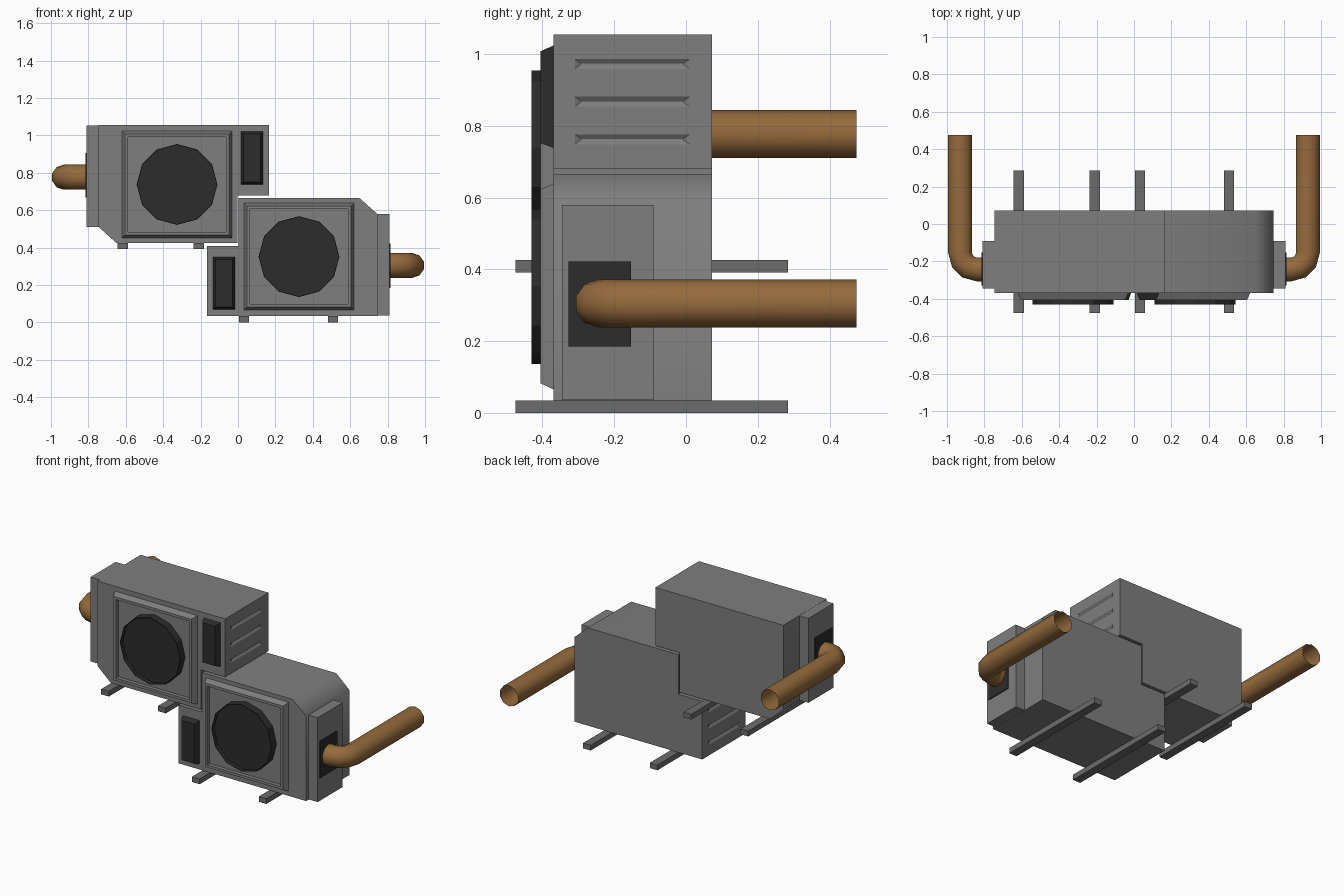
import bpy, bmesh, math
from mathutils import Matrix, Vector

if "Cube" in bpy.data.objects:
    bpy.data.objects.remove(bpy.data.objects["Cube"])

# the upper unit is the lower one turned half round about the front axis
IDENT = Matrix.Identity(4)
TURN = Matrix.Translation((0, 0, 1.09)) @ Matrix.Rotation(math.pi, 4, 'Y')
UNITS = {"lower": IDENT, "upper": TURN}


def material(name, rgb):
    m = bpy.data.materials.new(name)
    m.diffuse_color = (*rgb, 1)
    m.use_nodes = True
    m.node_tree.nodes["Principled BSDF"].inputs["Base Color"].default_value = m.diffuse_color
    return m


GREY = material("grey_casing", (0.21, 0.21, 0.21))
RAIL = material("grey_rail", (0.15, 0.15, 0.15))
DARK = material("dark_plastic", (0.025, 0.025, 0.025))
COPPER = material("copper", (0.30, 0.145, 0.045))


def loft(name, rings, mat, matrix=IDENT, caps=True):
    """Skin through a list of loops with equal point counts."""
    bm = bmesh.new()
    loops = [[bm.verts.new(matrix @ Vector(p)) for p in r] for r in rings]
    n = len(loops[0])
    for a, b in zip(loops, loops[1:]):
        for i in range(n):
            j = (i + 1) % n
            bm.faces.new((a[i], a[j], b[j], b[i]))
    if caps:
        bm.faces.new(loops[0])
        bm.faces.new(loops[-1])
    bmesh.ops.recalc_face_normals(bm, faces=bm.faces)
    me = bpy.data.meshes.new(name)
    bm.to_mesh(me)
    bm.free()
    ob = bpy.data.objects.new(name, me)
    bpy.context.collection.objects.link(ob)
    me.materials.append(mat)
    return ob


def rect_xz(x0, x1, z0, z1, y, inset=0):
    x0, x1, z0, z1 = x0 + inset, x1 - inset, z0 + inset, z1 - inset
    return [(x0, y, z0), (x1, y, z0), (x1, y, z1), (x0, y, z1)]


def rect_yz(y0, y1, z0, z1, x, dy=0, dz=0):
    y0, y1, z0, z1 = y0 + dy, y1 - dy, z0 + dz, z1 - dz
    return [(x, y0, z0), (x, y1, z0), (x, y1, z1), (x, y0, z1)]


def box(name, x, y, z, mat, matrix=IDENT):
    return loft(name, [rect_xz(*x, *z, y[0]), rect_xz(*x, *z, y[1])], mat, matrix)


def activate(ob):
    bpy.ops.object.select_all(action='DESELECT')
    ob.select_set(True)
    bpy.context.view_layer.objects.active = ob


def smooth(ob, degrees):
    activate(ob)
    bpy.ops.object.shade_smooth_by_angle(angle=math.radians(degrees))


def cut(ob, cutter):
    mod = ob.modifiers.new("cut", 'BOOLEAN')
    mod.operation, mod.solver, mod.object = 'DIFFERENCE', 'EXACT', cutter
    activate(ob)
    bpy.ops.object.modifier_apply(modifier=mod.name)
    bpy.data.objects.remove(cutter)


def pipe(name, z, side):
    # ten-sided open tube: out of the flange, round an elbow, then to the back
    cx, cy, bend, r = 0.93, -0.243, 0.09, 0.067
    path = [(0.80, cy, 0)]
    for a in (0, 30, 60, 90):
        t = math.radians(a)
        path.append((cx - bend + bend * math.sin(t), cy + bend - bend * math.cos(t), t))
    path.append((cx, 0.475, math.pi / 2))
    rings = []
    for x, y, t in path:
        ring = []
        for k in range(10):
            a = k * math.pi / 5
            s = r * math.sin(a)
            ring.append((side * (x + s * math.sin(t)), y - s * math.cos(t), z + r * math.cos(a)))
        rings.append(ring)
    smooth(loft(name, rings, COPPER, caps=False), 45)


def fan_ring(y, r):
    return [(0.326 + r * math.cos(k * math.pi / 6), y, 0.352 + r * math.sin(k * math.pi / 6))
            for k in range(12)]


OUTLINE = [(-0.167, 0.035), (0.745, 0.035), (0.745, 0.58), (0.65, 0.665),
           (0.004, 0.665), (0.004, 0.41), (-0.167, 0.41)]
FRAME = (0.03, 0.622, 0.065, 0.64)
VENT = (-0.135, -0.015, 0.068, 0.352)

for unit, M in UNITS.items():
    # stepped housing with a softly shaded chamfered corner
    body = loft(unit + "_housing",
                [[(x, y, z) for x, z in OUTLINE] for y in (-0.37, 0.073)], GREY, M)
    smooth(body, 50)
    # shallow louvre slots pressed into the narrow end
    for z in (0.10, 0.205, 0.31):
        slot = (-0.31, 0.01, z, z + 0.035)
        cut(body, loft("slot_cutter", [rect_yz(*slot, -0.177, -0.02, -0.011),
                                       rect_yz(*slot, -0.158, 0.018, 0.0165)], GREY, M))

    # raised fan frame with sunken panel
    loft(unit + "_fan_frame",
         [rect_xz(*FRAME, y, i) for y, i in
          ((-0.368, 0), (-0.405, 0.017), (-0.405, 0.034), (-0.38, 0.034))], GREY, M)

    # twelve-sided fan drum with a thin rim
    loft(unit + "_fan", [fan_ring(-0.375, 0.216), fan_ring(-0.43, 0.216),
                         fan_ring(-0.43, 0.212), fan_ring(-0.405, 0.212)], DARK, M)

    # tapered control vent
    loft(unit + "_vent", [rect_xz(*VENT, -0.368), rect_xz(*VENT, -0.405, 0.014)], DARK, M)

    # side cover and pipe flange
    box(unit + "_side_cover", (0.74, 0.81), (-0.345, -0.09), (0.036, 0.58), GREY, M)
    box(unit + "_pipe_flange", (0.80, 0.816), (-0.328, -0.153), (0.185, 0.422), DARK, M)

# copper pipes
pipe("lower_pipe", 0.305, 1)
pipe("upper_pipe", 0.777, -1)

# support rails under each unit
for unit, z, xs in (("lower", 0.0, (0.032, 0.508)), ("upper", 0.392, (-0.616, -0.21))):
    for i, x in enumerate(xs):
        box(f"{unit}_rail_{i + 1}", (x - 0.027, x + 0.027), (-0.475, 0.285),
            (z, z + 0.034), RAIL)
